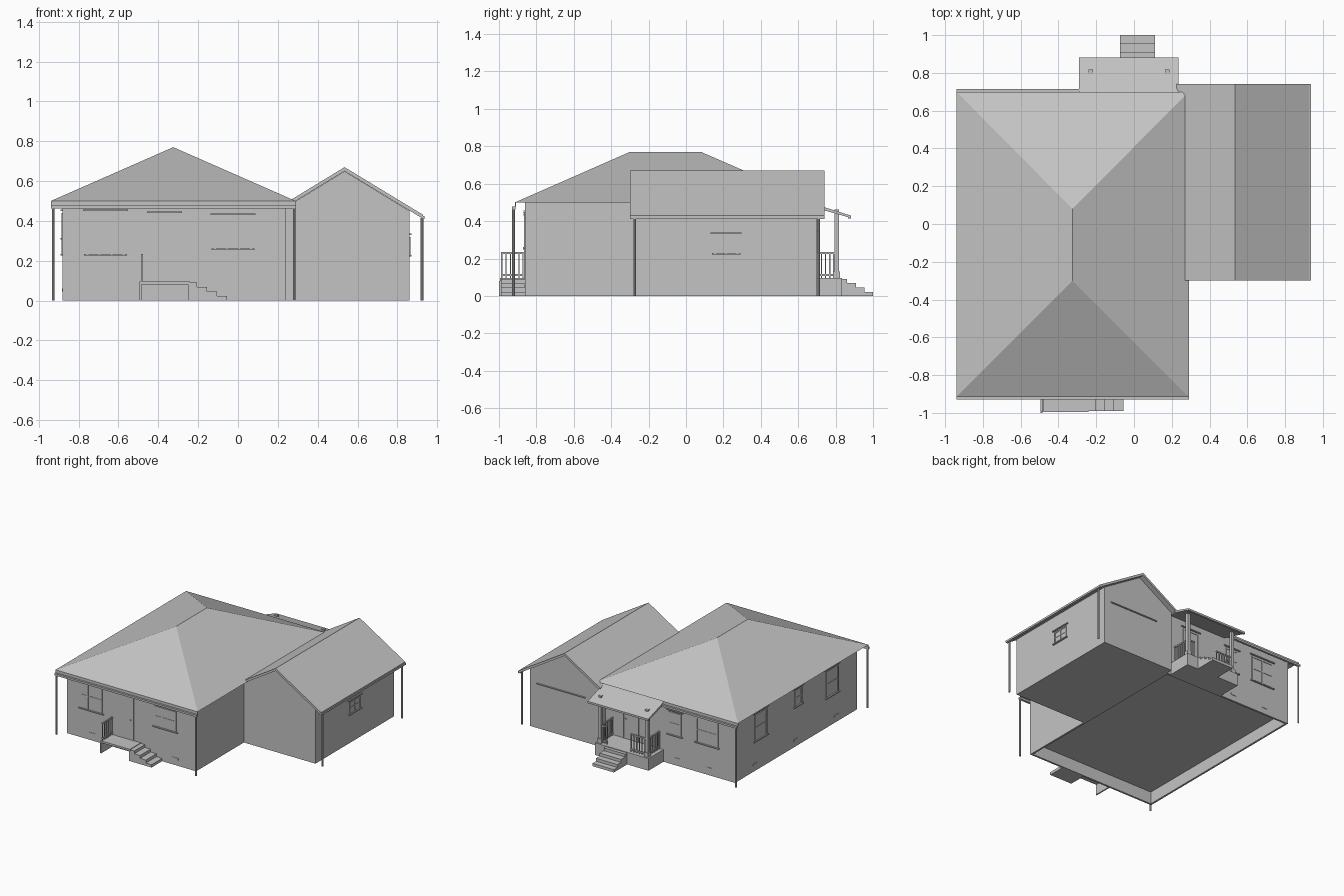
import bpy, bmesh, math
from mathutils import Vector

if "Cube" in bpy.data.objects:
    bpy.data.objects.remove(bpy.data.objects["Cube"])

grey = bpy.data.materials.new("plain_grey")
grey.diffuse_color = (0.55, 0.55, 0.55, 1)
grey.use_nodes = True
grey.node_tree.nodes["Principled BSDF"].inputs["Base Color"].default_value = grey.diffuse_color


def finish(name, bm):
    bmesh.ops.recalc_face_normals(bm, faces=bm.faces)
    me = bpy.data.meshes.new(name)
    bm.to_mesh(me)
    bm.free()
    me.materials.append(grey)
    ob = bpy.data.objects.new(name, me)
    bpy.context.collection.objects.link(ob)
    return ob


def add_box(bm, x0, x1, y0, y1, z0, z1):
    vs = bmesh.ops.create_cube(bm, size=1)["verts"]
    for v in vs:
        v.co = Vector(((x0 + x1) / 2 + v.co.x * (x1 - x0),
                       (y0 + y1) / 2 + v.co.y * (y1 - y0),
                       (z0 + z1) / 2 + v.co.z * (z1 - z0)))


def boxes(name, *items):
    bm = bmesh.new()
    for b in items:
        add_box(bm, *b)
    return finish(name, bm)


def prism(name, profile, axis, a, b):
    """Extrude a profile: (x, z) along y, or (y, z) along x."""
    bm = bmesh.new()
    place = (lambda p, t: (p[0], t, p[1])) if axis == "y" else (lambda p, t: (t, p[0], p[1]))
    f = bm.faces.new([bm.verts.new(place(p, a)) for p in profile])
    ext = bmesh.ops.extrude_face_region(bm, geom=[f])
    d = Vector((0, b - a, 0)) if axis == "y" else Vector((b - a, 0, 0))
    bmesh.ops.translate(bm, vec=d, verts=[g for g in ext["geom"] if isinstance(g, bmesh.types.BMVert)])
    return finish(name, bm)


def opening(name, side, wall, c, w, z0, z1, door=False, mullions=0):
    """Trimmed window or door on a wall; side is the direction it faces."""
    bm = bmesh.new()

    def part(u0, u1, za, zb, depth):
        lo, hi = sorted((wall, wall + depth * (1 if side[0] == "+" else -1)))
        if side[1] == "y":
            add_box(bm, u0, u1, lo, hi, za, zb)
        else:
            add_box(bm, lo, hi, u0, u1, za, zb)

    a, b, t = c - w / 2, c + w / 2, 0.010
    part(a, b, z0, z1, 0.002)                                   # pane or leaf
    for u in (a, b - t):
        part(u, u + t, z0, z1, 0.006)                           # jambs
    part(a, b, z1 - t, z1, 0.006)
    part(a - 0.018, b + 0.018, z1 + 0.010, z1 + 0.018, 0.010)   # header
    if door:
        part(b - 0.03, b - 0.022, z0 + 0.15, z0 + 0.16, 0.008)  # knob
    else:
        part(a - 0.012, b + 0.012, z0 - 0.008, z0, 0.012)       # sill
        part(a, b, (z0 + z1) / 2 - 0.004, (z0 + z1) / 2 + 0.004, 0.005)
        for i in range(mullions):
            u = a + w * (i + 1) / (mullions + 1)
            part(u - 0.004, u + 0.004, z0, z1, 0.005)
    return finish(name, bm)


def railing(name, p, q, n, z0=0.095, z1=0.235):
    """Straight railing between two plan points with n balusters."""
    r = 0.005
    bars = [(min(p[0], q[0]) - r, max(p[0], q[0]) + r, min(p[1], q[1]) - r, max(p[1], q[1]) + r, z, z + 0.01)
            for z in (z0 + 0.012, z1 - 0.01)]
    for i in range(n):
        t = i / (n - 1)
        x, y = p[0] + (q[0] - p[0]) * t, p[1] + (q[1] - p[1]) * t
        bars.append((x - 0.003, x + 0.003, y - 0.003, y + 0.003, z0, z1))
    return boxes(name, *bars)


# Main house: open foundation ring and wall block
X0, X1, Y0, Y1, FL = -0.88, 0.24, -0.86, 0.65, 0.095
boxes("foundation", (X0, X1, Y0, Y0 + 0.015, 0, FL), (X0, X1, Y1 - 0.015, Y1, 0, FL),
      (X0, X0 + 0.015, Y0, Y1, 0, FL), (X1 - 0.015, X1, Y0, Y1, 0, FL))
boxes("main_walls", (X0, X1, Y0, Y1, FL, 0.499))

# Hip roof
bm = bmesh.new()
e = [bm.verts.new(p) for p in ((-0.94, -0.915, 0.5), (0.29, -0.915, 0.5), (0.29, 0.70, 0.5), (-0.94, 0.70, 0.5))]
r0, r1 = bm.verts.new((-0.325, -0.30, 0.77)), bm.verts.new((-0.325, 0.08, 0.77))
for f in ((e[0], e[1], r0), (e[1], e[2], r1, r0), (e[2], e[3], r1), (e[3], e[0], r0, r1), e[::-1]):
    bm.faces.new(f)
finish("hip_roof", bm)

# Side wing: gabled wall block and roof
prism("wing_walls", [(0.24, 0), (0.86, 0), (0.86, 0.451), (0.535, 0.649), (0.24, 0.469)], "y", -0.27, 0.70)
prism("wing_roof", [(0.225, 0.481), (0.535, 0.67), (0.93, 0.43), (0.93, 0.41),
                    (0.535, 0.65), (0.225, 0.461)], "y", -0.30, 0.74)

# Gutters
boxes("front_gutter", (-0.94, 0.29, -0.93, -0.912, 0.463, 0.478), (-0.94, 0.29, -0.915, -0.908, 0.478, 0.5))
boxes("back_gutter", (-0.94, -0.29, 0.698, 0.715, 0.463, 0.478), (-0.94, -0.29, 0.693, 0.70, 0.478, 0.5))
boxes("wing_gutter", (0.918, 0.937, -0.30, 0.74, 0.41, 0.425))
boxes("porch_gutter", (-0.29, 0.235, 0.865, 0.882, 0.415, 0.43))

# Downpipes
for i, (x, y, z) in enumerate(((-0.928, -0.922, 0.465), (0.282, -0.922, 0.465), (-0.928, 0.707, 0.465),
                               (0.924, -0.275, 0.415), (0.924, 0.71, 0.415))):
    bm = bmesh.new()
    vs = bmesh.ops.create_cone(bm, segments=8, radius1=0.007, radius2=0.007, depth=z, cap_ends=True)["verts"]
    bmesh.ops.translate(bm, vec=(x, y, z / 2), verts=vs)
    finish(f"downpipe_{i + 1}", bm)

# Windows and doors
opening("front_left_window", "-y", Y0, -0.665, 0.19, 0.235, 0.44, mullions=2)
opening("front_right_window", "-y", Y0, -0.025, 0.19, 0.262, 0.42, mullions=2)
opening("front_door", "-y", Y0, -0.37, 0.14, FL, 0.43, door=True)
opening("left_back_window", "-x", X0, 0.335, 0.15, 0.235, 0.44)
opening("left_small_window", "-x", X0, -0.13, 0.09, 0.315, 0.44)
opening("left_front_window", "-x", X0, -0.55, 0.15, 0.235, 0.44)
opening("back_window", "+y", Y1, -0.64, 0.19, 0.235, 0.43, mullions=1)
opening("back_inner_window", "+y", Y1, -0.36, 0.11, 0.235, 0.41)
opening("back_door", "+y", Y1, 0.02, 0.14, FL, 0.42, door=True)
opening("wing_window", "+x", 0.86, 0.215, 0.13, 0.23, 0.32, mullions=1)
boxes("garage_header", (0.38, 0.80, 0.70, 0.708, 0.345, 0.353))

# Foundation vents
boxes("vents", *[(x - 0.025, x + 0.025, Y0 - 0.003, Y0, 0.045, 0.06) for x in (-0.66, 0.06)],
      *[(x - 0.025, x + 0.025, Y1, Y1 + 0.003, 0.045, 0.06) for x in (-0.66, -0.38)],
      *[(X0 - 0.003, X0, y - 0.025, y + 0.025, 0.045, 0.06) for y in (0.4, -0.1, -0.6)])

# Front landing with side panel, sideways steps and railing
boxes("front_landing", (-0.495, -0.24, -0.995, Y0, 0.08, FL), (-0.495, -0.485, -1.0, Y0, 0, 0.08),
      (-0.25, -0.24, -0.99, Y0, 0, 0.08))
prism("front_steps", [(-0.24, 0), (-0.24, 0.09), (-0.205, 0.09), (-0.205, 0.068), (-0.155, 0.068),
                      (-0.155, 0.045), (-0.105, 0.045), (-0.105, 0.022), (-0.055, 0.022), (-0.055, 0)],
      "y", -0.99, Y0)
railing("front_railing", (-0.483, -0.985), (-0.483, -0.87), 6)

# Back porch: slab, steps, posts, roof and railings
boxes("porch_slab", (-0.26, 0.205, Y1, 0.835, 0, FL))
prism("porch_steps", [(0.835, 0), (0.835, 0.09), (0.86, 0.09), (0.86, 0.068), (0.91, 0.068),
                      (0.91, 0.045), (0.955, 0.045), (0.955, 0.022), (1.0, 0.022), (1.0, 0)], "x", -0.075, 0.11)
prism("porch_roof", [(0.65, 0.499), (0.70, 0.487), (0.88, 0.43), (0.88, 0.417), (0.65, 0.483)], "x", -0.29, 0.235)
for side, x, inner in (("left", -0.23, -0.09), ("right", 0.175, 0.12)):
    boxes(f"porch_post_{side}", (x - 0.012, x + 0.012, 0.793, 0.817, FL, 0.463),
          (x - 0.018, x + 0.018, 0.787, 0.823, FL, 0.13))
    railing(f"porch_side_railing_{side}", (x, 0.66), (x, 0.79), 7)
    railing(f"porch_front_railing_{side}", (x, 0.805), (inner, 0.805), 7 if side == "left" else 4)
